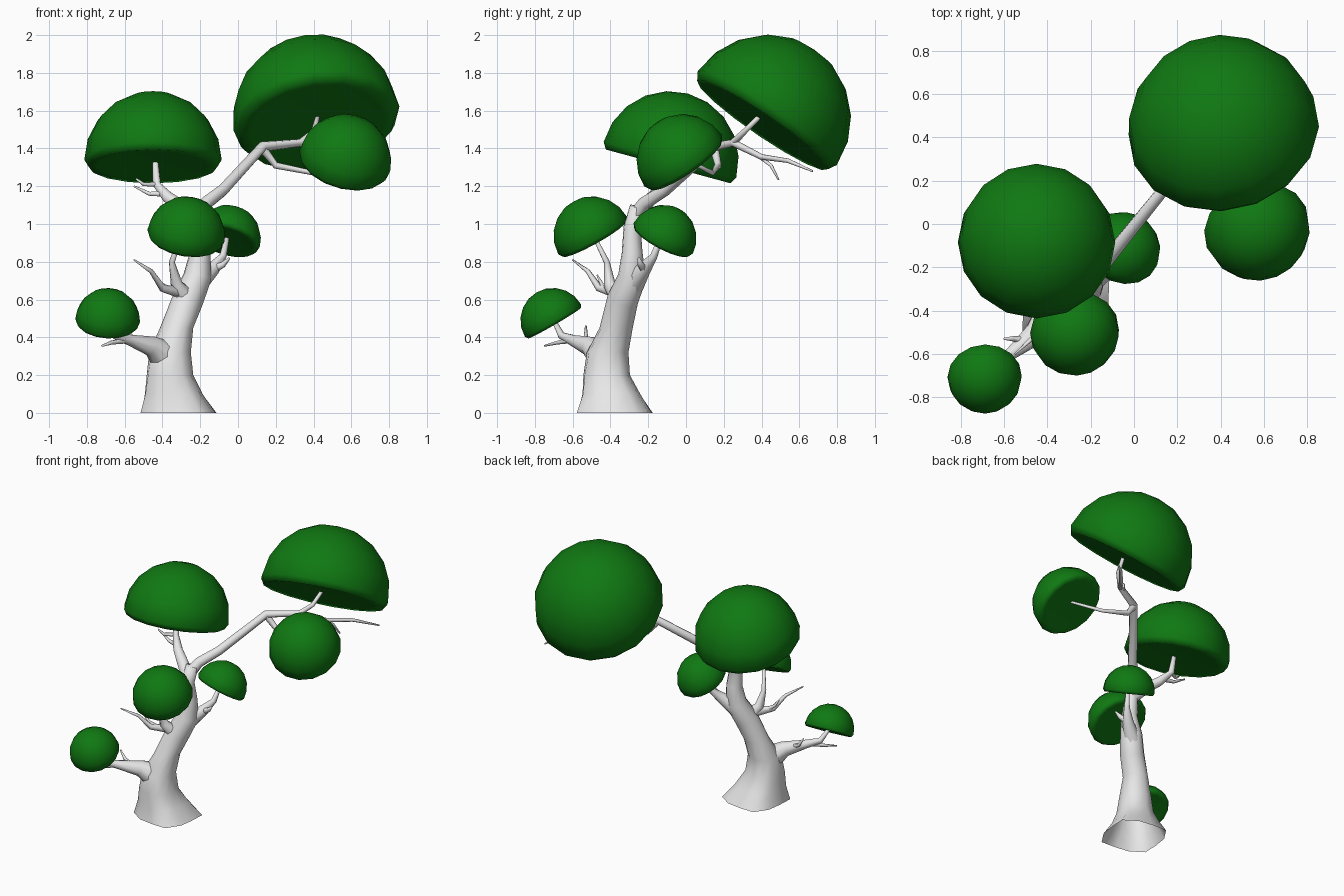
import bpy, bmesh, math
from mathutils import Vector

if "Cube" in bpy.data.objects:
    bpy.data.objects.remove(bpy.data.objects["Cube"])


def material(name, rgb):
    m = bpy.data.materials.new(name)
    m.diffuse_color = (*rgb, 1)
    m.use_nodes = True
    m.node_tree.nodes["Principled BSDF"].inputs["Base Color"].default_value = m.diffuse_color
    return m


BARK = material("pale bark", (0.8, 0.8, 0.8))
LEAF = material("leaf green", (0.005, 0.19, 0.006))


def finish(bm, name, mat):
    bmesh.ops.recalc_face_normals(bm, faces=bm.faces)
    for f in bm.faces:
        f.smooth = True
    me = bpy.data.meshes.new(name)
    bm.to_mesh(me)
    bm.free()
    me.materials.append(mat)
    ob = bpy.data.objects.new(name, me)
    bpy.context.collection.objects.link(ob)
    return ob


def tube(name, pts, sides=8, trunk=False):
    """Tapered tube through (x, y, z, radius) points."""
    bm = bmesh.new()
    P = [Vector(p[:3]) for p in pts]
    rings = []
    side = None
    for i, p in enumerate(P):
        t = (P[min(i + 1, len(P) - 1)] - P[max(i - 1, 0)]).normalized()
        if trunk and i < 5:
            t = Vector((0, 0, 1))
        if side is None:
            side = Vector((1, 0, 0)) if abs(t.x) < 0.8 else Vector((0, 1, 0))
        side = (side - t * side.dot(t)).normalized()
        up = t.cross(side)
        ring = []
        for k in range(sides):
            a = 2 * math.pi * k / sides
            r = pts[i][3]
            if trunk:  # root lobes fade out upward
                r *= 1 + 0.1 * max(0, 1 - p.z / 0.4) * math.cos(4 * (a - math.radians(35)))
            ring.append(bm.verts.new(p + (side * math.cos(a) + up * math.sin(a)) * r))
        rings.append(ring)
    for a, b in zip(rings, rings[1:]):
        for k in range(sides):
            n = (k + 1) % sides
            bm.faces.new((a[k], a[n], b[n], b[k]))
    bm.faces.new(rings[-1])
    return finish(bm, name, BARK)


def foliage(name, centre, r, normal):
    """Tilted half ball with a turned-in rim and a slightly dished underside."""
    bm = bmesh.new()
    prof = [(math.sin(a), math.cos(a)) for a in [math.radians(18 * i) for i in range(6)]]
    prof += [(0.94, -0.1), (0.8, -0.09), (0.0, -0.05)]
    vs = [bm.verts.new((x * r * 1.01, 0, z * r * 1.01)) for x, z in prof]
    es = [bm.edges.new(e) for e in zip(vs, vs[1:])]
    bmesh.ops.spin(bm, geom=vs + es, cent=(0, 0, 0), axis=(0, 0, 1),
                   angle=2 * math.pi, steps=16, use_duplicate=False)
    bmesh.ops.remove_doubles(bm, verts=bm.verts, dist=0.0005)
    rot = Vector((0, 0, 1)).rotation_difference(Vector(normal)).to_matrix()
    for v in bm.verts:
        v.co = rot @ v.co + Vector(centre)
    return finish(bm, name, LEAF)


# trunk, open at the ground
tube("trunk", [(-.315, -.377, 0, .212), (-.34, -.395, .1, .162), (-.36, -.42, .2, .128),
               (-.36, -.415, .32, .112), (-.325, -.37, .45, .088), (-.265, -.335, .6, .083),
               (-.215, -.285, .72, .075), (-.2, -.285, .85, .055), (-.215, -.285, .98, .046),
               (-.2, -.255, 1.09, .043)], 12, True)

# main branches
tube("upper_right_branch", [(-.215, -.275, 1.03, .042), (-.17, -.22, 1.11, .036),
                            (-.08, -.11, 1.18, .032), (.13, .15, 1.41, .028),
                            (.33, .25, 1.43, .02), (.4, .31, 1.49, .015), (.43, .42, 1.6, .012)])
tube("upper_left_branch", [(-.215, -.28, 1.0, .045), (-.3, -.23, 1.09, .04), (-.37, -.18, 1.14, .033),
                           (-.43, -.12, 1.21, .022), (-.44, -.09, 1.38, .013)])
tube("right_low_branch", [(.13, .15, 1.4, .024), (.2, .17, 1.31, .018), (.4, .14, 1.27, .013),
                          (.56, 0, 1.34, .009)])
tube("back_branch", [(.33, .25, 1.43, .02), (.45, .4, 1.355, .015), (.57, .54, 1.335, .012),
                     (.7, .67, 1.28, .005)])
tube("middle_right_branch", [(-.22, -.28, .68, .06), (-.135, -.225, .76, .04),
                             (-.08, -.17, .83, .02), (-.055, -.13, .94, .012)])
tube("middle_front_branch", [(-.265, -.34, .6, .06), (-.325, -.405, .68, .033),
                             (-.35, -.42, .8, .016), (-.3, -.49, .94, .01)])
tube("low_left_branch", [(-.37, -.42, .28, .1), (-.46, -.51, .355, .054), (-.57, -.6, .385, .03),
                         (-.65, -.66, .41, .02), (-.69, -.7, .49, .012)])

# bare twigs
twigs = [
    [(-.39, -.16, 1.16, .018), (-.47, -.14, 1.16, .012), (-.55, -.12, 1.2, .005)],
    [(-.43, -.12, 1.21, .016), (-.5, -.16, 1.21, .01), (-.54, -.17, 1.24, .005)],
    [(.42, .37, 1.37, .012), (.47, .45, 1.31, .01), (.5, .49, 1.235, .005)],
    [(-.13, -.22, .76, .026), (-.08, -.24, .785, .018), (-.045, -.25, .82, .006)],
    [(-.3, -.37, .64, .035), (-.4, -.46, .66, .02), (-.46, -.52, .75, .012), (-.55, -.6, .81, .004)],
    [(-.36, -.43, .65, .02), (-.42, -.45, .69, .01), (-.44, -.47, .73, .004)],
    [(-.58, -.61, .385, .018), (-.67, -.68, .372, .011), (-.72, -.75, .355, .005)],
    [(-.49, -.54, .37, .022), (-.56, -.53, .4, .012), (-.6, -.53, .46, .005)],
]
for i, t in enumerate(twigs):
    tube("twig_%d" % (i + 1), t, 6)

# foliage caps
for name, c, r, n in [
    ("foliage_top_right", (.415, .43, 1.56), .44, (-.14, .56, .82)),
    ("foliage_top_left", (-.45, -.085, 1.34), .36, (0, .26, .96)),
    ("foliage_right", (.565, -.015, 1.335), .245, (.22, -.55, .8)),
    ("foliage_front", (-.275, -.495, .94), .205, (.14, -.48, .86)),
    ("foliage_middle", (-.055, -.12, .925), .175, (.25, .45, .85)),
    ("foliage_low_left", (-.69, -.705, .49), .17, (.05, -.5, .86)),
]:
    foliage(name, c, r, n)
